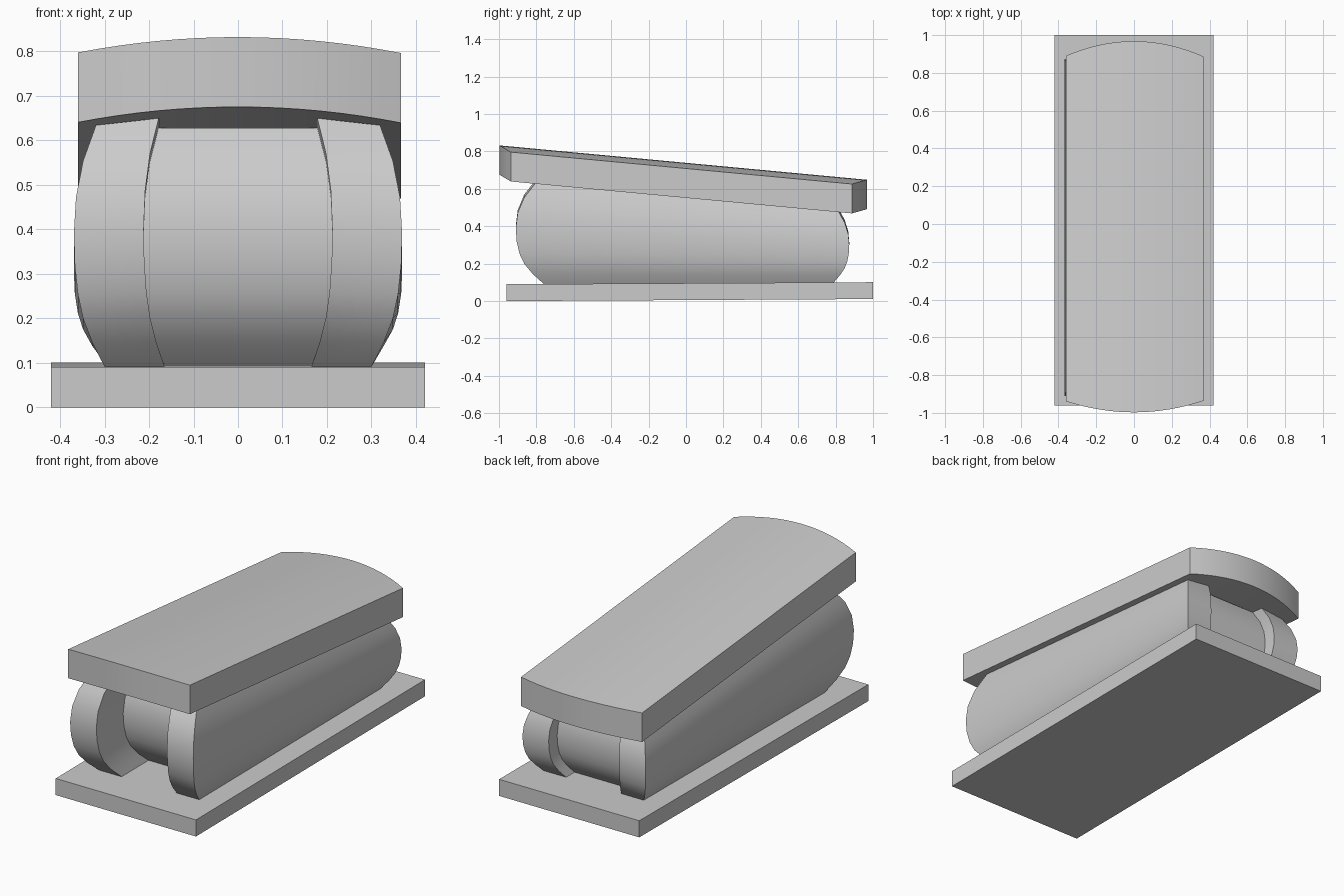
import bpy, bmesh

if "Cube" in bpy.data.objects:
    bpy.data.objects.remove(bpy.data.objects["Cube"])

LID_X0, LID_X1 = -0.36, 0.367


def make(name, verts, faces, smooth=True):
    mesh = bpy.data.meshes.new(name)
    mesh.from_pydata(verts, [], faces)
    bm = bmesh.new()
    bm.from_mesh(mesh)
    bmesh.ops.recalc_face_normals(bm, faces=bm.faces)
    bm.to_mesh(mesh)
    bm.free()
    obj = bpy.data.objects.new(name, mesh)
    bpy.context.collection.objects.link(obj)
    if smooth:
        bpy.ops.object.select_all(action='DESELECT')
        bpy.context.view_layer.objects.active = obj
        obj.select_set(True)
        bpy.ops.object.shade_smooth_by_angle(angle=0.6)
    return obj


def under(x, y):
    # underside of the sloping, crowned lid
    return 0.552 + 0.03 * (1 - (x / 0.365) ** 2) - 0.0935 * y


def base_z(y):
    return 0.09 + 0.0055 * (y + 0.96)


# base plate, tilted very slightly
base = [(x, y, base_z(y) - h) for h in (0.09, 0) for x, y in
        ((-0.42, -0.96), (0.42, -0.96), (0.42, 1.0), (-0.42, 1.0))]
make("base_plate", base, [(0, 3, 2, 1), (4, 5, 6, 7)] +
     [(i, (i + 1) % 4, (i + 1) % 4 + 4, i + 4) for i in range(4)], False)

# lid: strips across x, curved at both ends and crowned
N = 16
verts, faces = [], []
for i in range(N + 1):
    x = LID_X0 + (LID_X1 - LID_X0) * i / N
    c = 1 - (x / 0.365) ** 2
    yf, yb = -0.937 - 0.06 * c, 0.888 + 0.08 * c
    for y, h in ((yf, 0), (yb, 0), (yb, 0.157), (yf, 0.157)):
        verts.append((x, y, under(x, y) + h))
for i in range(N):
    a, b = 4 * i, 4 * i + 4
    for k in range(4):
        m = (k + 1) % 4
        faces.append((a + k, a + m, b + m, b + k))
faces += [(0, 1, 2, 3), (4 * N, 4 * N + 1, 4 * N + 2, 4 * N + 3)]
make("lid", verts, faces)

# bellows: H-shaped plan lofted upwards with a bulging profile
# half plan point: x, y, x inset, y inset
half = [(0.212, -0.68, 0.047, 0.15), (0.212, -0.91, 0.047, 0.15),
        (0.369, -0.91, 0.069, 0.15), (0.369, 0.873, 0.069, -0.083),
        (0.212, 0.873, 0.047, -0.083), (0.212, 0.80, 0.047, -0.083)]
plan = half + [(-x, y, -dx, dy) for x, y, dx, dy in reversed(half)]
profile = [(0, 1), (0.1, 0.6), (0.2, 0.3), (0.3, 0.13), (0.42, 0.03), (0.55, 0),
           (0.7, 0.07), (0.85, 0.3), (1, 0.72)]
verts, faces = [], []
for t, w in profile:
    for px, py, dx, dy in plan:
        x, y = px - dx * w, py + dy * w
        z0 = base_z(y)
        verts.append((x, y, z0 + t * (under(x, y) - z0)))
n = len(plan)
for r in range(len(profile) - 1):
    for k in range(n):
        m = (k + 1) % n
        faces.append((r * n + k, r * n + m, r * n + n + m, r * n + n + k))
make("bellows", verts, faces)
